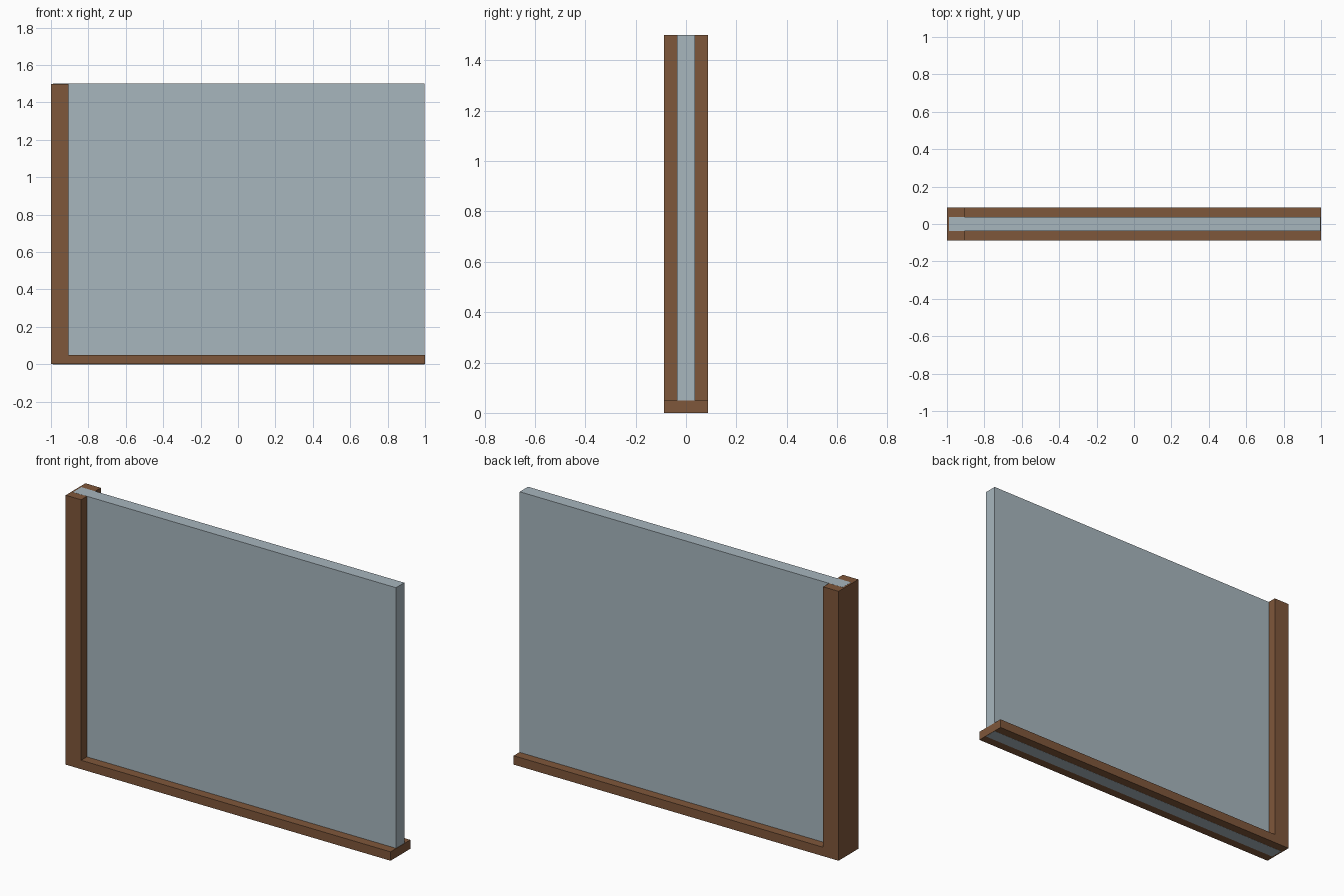
import bpy
import bmesh

if "Cube" in bpy.data.objects:
    bpy.data.objects.remove(bpy.data.objects["Cube"])


def material(name, color):
    m = bpy.data.materials.new(name)
    m.diffuse_color = (*color, 1)
    m.use_nodes = True
    m.node_tree.nodes["Principled BSDF"].inputs["Base Color"].default_value = m.diffuse_color
    return m


def finish(name, bm, mat):
    bmesh.ops.recalc_face_normals(bm, faces=bm.faces)
    me = bpy.data.meshes.new(name)
    bm.to_mesh(me)
    bm.free()
    me.materials.append(mat)
    ob = bpy.data.objects.new(name, me)
    bpy.context.collection.objects.link(ob)


def prism(name, outline, depth, mat):
    """Extrude an x-z outline along y, centred on y = 0."""
    bm = bmesh.new()
    face = bm.faces.new([bm.verts.new((x, -depth / 2, z)) for x, z in outline])
    ext = bmesh.ops.extrude_face_region(bm, geom=[face])
    verts = [g for g in ext["geom"] if isinstance(g, bmesh.types.BMVert)]
    bmesh.ops.translate(bm, verts=verts, vec=(0, depth, 0))
    finish(name, bm, mat)


wood = material("brown wood", (0.212, 0.095, 0.043))
pane = material("pale blue grey", (0.39, 0.468, 0.515))

# L-shaped frame: bottom rail and left post in one piece
E = 0.0005  # keeps the panel edge just proud of the frame
prism("frame", [(-1, E), (1, E), (1, 0.05), (-0.905, 0.05),
                (-0.905, 1.5 - E), (-1, 1.5 - E)], 0.174, wood)

# Panel slotted through the frame
prism("panel", [(-0.99, 0), (0.998, 0), (0.998, 1.5), (-0.99, 1.5)], 0.073, pane)
